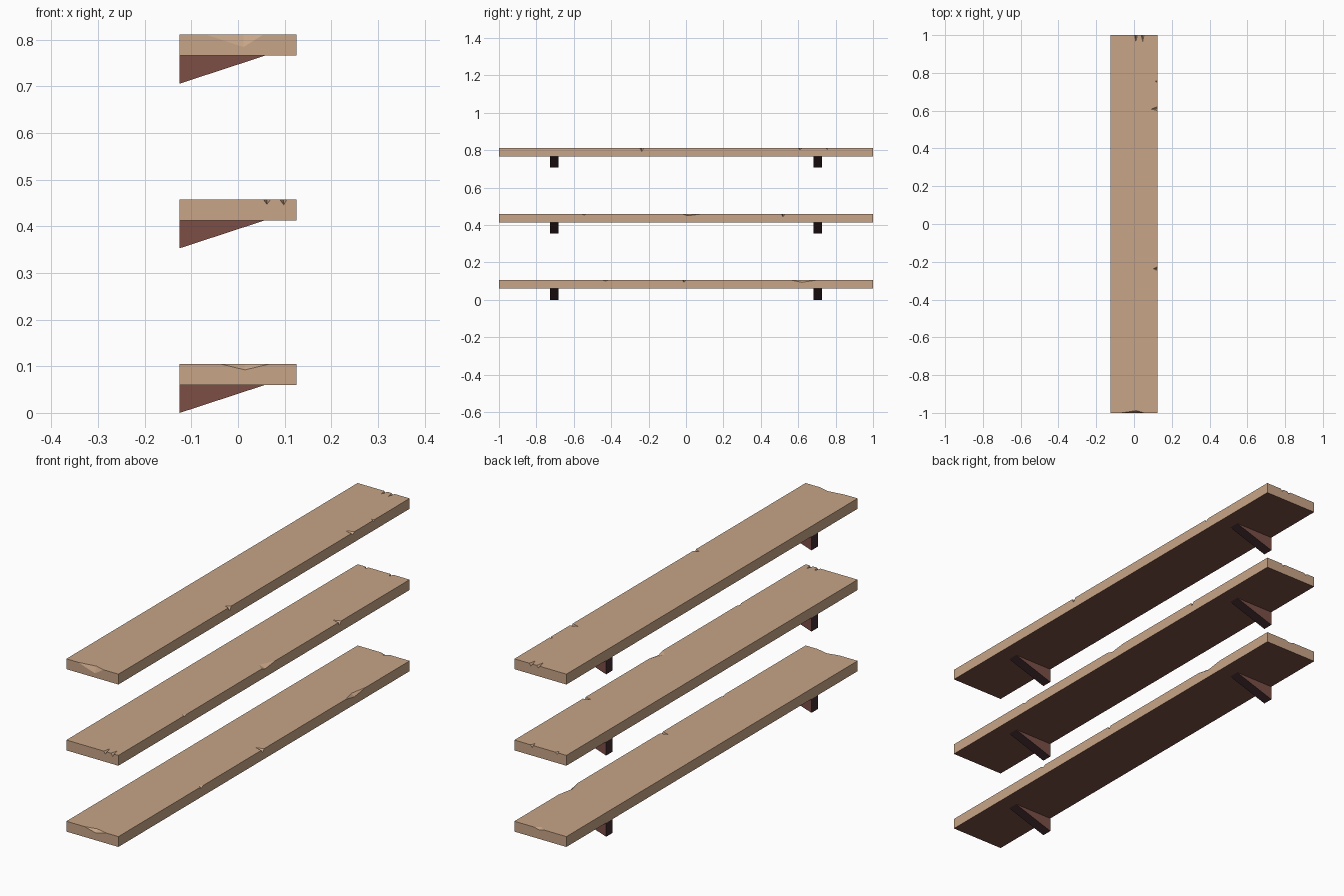
import bpy, bmesh
from mathutils import Vector

if "Cube" in bpy.data.objects:
    bpy.data.objects.remove(bpy.data.objects["Cube"])


def material(name, rgb):
    m = bpy.data.materials.new(name)
    m.diffuse_color = (*rgb, 1)
    m.use_nodes = True
    m.node_tree.nodes["Principled BSDF"].inputs["Base Color"].default_value = m.diffuse_color
    return m


TAN = material("tan wood", (0.578, 0.376, 0.242))
BROWN = material("brown wood", (0.202, 0.078, 0.061))
DARK = material("dark brown edge", (0.061, 0.026, 0.030))

HALF_W, HALF_L, THICK = 0.125, 1.0, 0.045
DROP, PITCH = 0.06, 0.353


def add_object(name, bm, mats):
    bmesh.ops.recalc_face_normals(bm, faces=bm.faces)
    me = bpy.data.meshes.new(name)
    bm.to_mesh(me)
    bm.free()
    for m in mats:
        me.materials.append(m)
    ob = bpy.data.objects.new(name, me)
    bpy.context.collection.objects.link(ob)
    return ob


# Wedge that knocks a chip out of one top edge of a plank
def add_chip(bm, top, edge, start, end, tip, inward, down):
    out, along, base = {
        "right": (Vector((1, 0, 0)), Vector((0, 1, 0)), Vector((HALF_W, 0, top))),
        "front": (Vector((0, -1, 0)), Vector((1, 0, 0)), Vector((0, -HALF_L, top))),
        "back": (Vector((0, 1, 0)), Vector((1, 0, 0)), Vector((0, HALF_L, top))),
    }[edge]
    up, e = Vector((0, 0, 1)), 0.0002
    corner = (out + up) * e
    pts = [base + along * start + corner,
           base + along * end + corner,
           base + along * tip - out * inward + up * e,
           base + along * tip - up * down + out * e,
           base + along * tip + (out + up) * 0.04]
    bmesh.ops.convex_hull(bm, input=[bm.verts.new(p) for p in pts])


# Chips per shelf: edge, start, end, tip, inward, down
CHIPS = [
    [("front", -.04, .07, .015, .012, .013), ("right", -.445, -.415, -.43, .012, .006),
     ("right", -.02, .0, -.01, .035, .012), ("right", .56, .70, .62, .015, .012),
     ("back", -.015, .03, .007, .02, .006)],
    [("front", .054, .07, .062, .03, .011), ("front", .089, .105, .098, .03, .012),
     ("right", -.56, -.53, -.545, .012, .005), ("right", -.02, .08, .01, .03, .009),
     ("right", .51, .53, .518, .032, .015), ("back", -.088, -.072, -.08, .015, .008),
     ("back", .032, .048, .04, .02, .010)],
    [("front", -.07, .055, .012, .012, .027), ("right", -.247, -.225, -.237, .022, .018),
     ("right", .60, .622, .608, .035, .009), ("right", .748, .76, .755, .012, .007),
     ("back", .003, .018, .01, .035, .010), ("back", .038, .053, .046, .035, .010)],
]

for i, chips in enumerate(CHIPS):
    z0 = i * PITCH
    bottom, top = z0 + DROP, z0 + DROP + THICK

    # Plank, with a brown underside
    bm = bmesh.new()
    bmesh.ops.create_cube(bm, size=1)
    for v in bm.verts:
        v.co = Vector((v.co.x * 2 * HALF_W, v.co.y * 2 * HALF_L,
                       v.co.z * THICK + bottom + THICK / 2))
    plank = add_object(f"shelf_plank_{i + 1}", bm, [TAN, BROWN])

    # Chipped edges
    bm = bmesh.new()
    for c in chips:
        add_chip(bm, top, *c)
    cutter = add_object(f"chip_cutter_{i + 1}", bm, [TAN])
    mod = plank.modifiers.new("chips", "BOOLEAN")
    mod.operation, mod.object, mod.solver = "DIFFERENCE", cutter, "EXACT"
    bpy.context.view_layer.update()
    deps = bpy.context.evaluated_depsgraph_get()
    chipped = bpy.data.meshes.new_from_object(plank.evaluated_get(deps))
    plank.modifiers.clear()
    plank.data = chipped
    for f in chipped.polygons:
        f.material_index = 1 if f.normal.z < -0.9 else 0
    bpy.data.objects.remove(cutter)

    # Triangular brackets with darker narrow edges
    for side, y in (("front", -0.705), ("back", 0.705)):
        bm = bmesh.new()
        profile = [(-HALF_W, bottom), (0.058, bottom), (-HALF_W, z0)]
        face = bm.faces.new([bm.verts.new((x, y - 0.022, z)) for x, z in profile])
        ext = bmesh.ops.extrude_face_region(bm, geom=[face])
        for v in ext["geom"]:
            if isinstance(v, bmesh.types.BMVert):
                v.co.y += 0.044
        if not face.is_valid or len(bm.faces) < 5:
            bmesh.ops.holes_fill(bm, edges=bm.edges)
        bm.normal_update()
        for f in bm.faces:
            f.material_index = 0 if abs(f.normal.y) > 0.9 else 1
        add_object(f"{side}_bracket_{i + 1}", bm, [BROWN, DARK])
